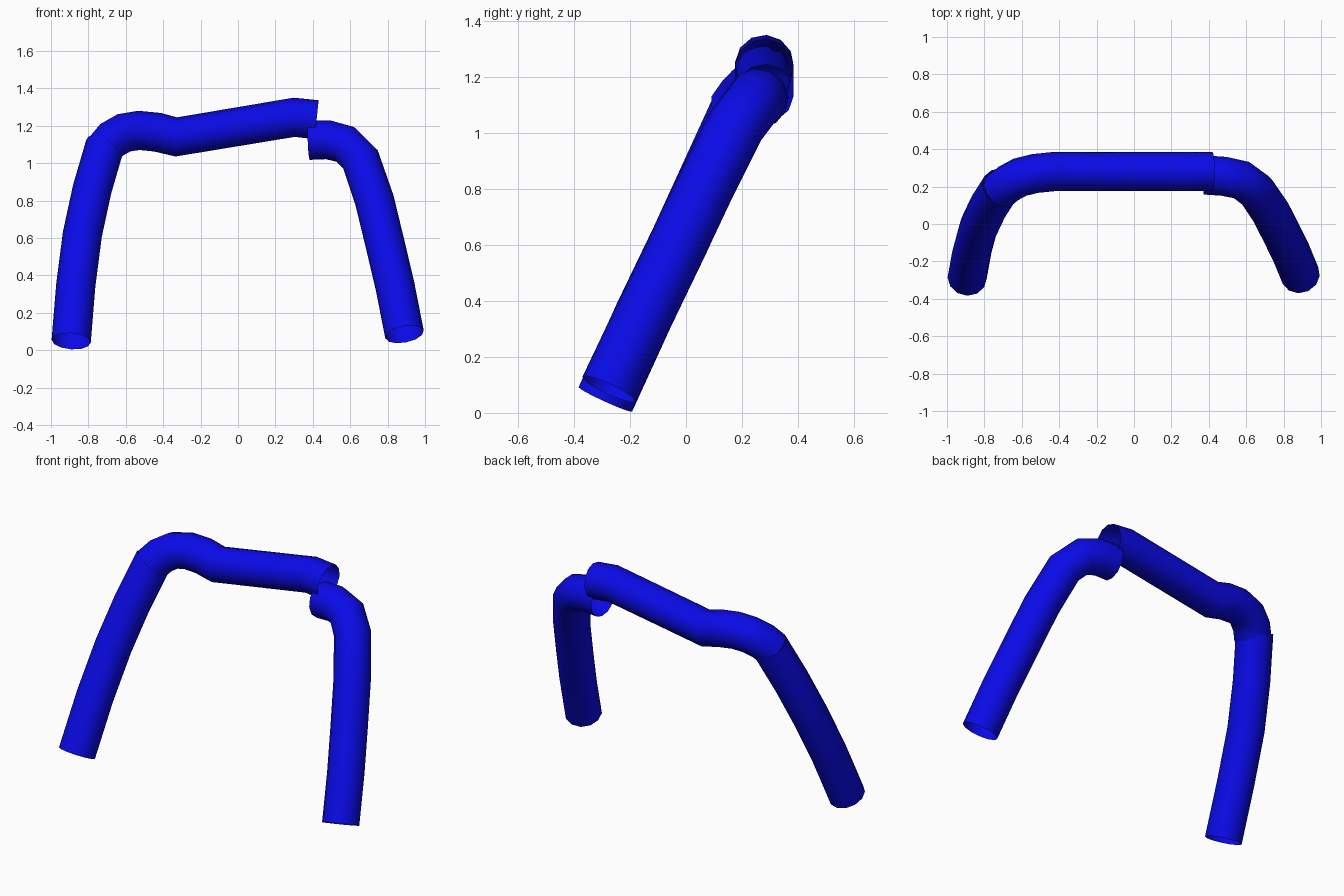
import bpy, bmesh, math
from mathutils import Vector

if "Cube" in bpy.data.objects:
    bpy.data.objects.remove(bpy.data.objects["Cube"])

RADIUS, SIDES = 0.105, 12

blue = bpy.data.materials.new("blue")
blue.diffuse_color = (0.003, 0.003, 0.8, 1)
blue.use_nodes = True
blue.node_tree.nodes["Principled BSDF"].inputs["Base Color"].default_value = blue.diffuse_color


def tube(name, points):
    """Sweep an open-ended round section along a path, with no twist."""
    pts = [Vector(p) for p in points]
    bm = bmesh.new()
    rings, side = [], Vector((0, 0.9, -0.43))
    for i, p in enumerate(pts):
        before = (p - pts[i - 1]).normalized() if i else Vector()
        after = (pts[i + 1] - p).normalized() if i < len(pts) - 1 else Vector()
        t = (before + after).normalized()
        side = (side - t * side.dot(t)).normalized()
        up = t.cross(side)
        ring = []
        for k in range(SIDES):
            a = 2 * math.pi * k / SIDES
            ring.append(bm.verts.new(p + RADIUS * (math.cos(a) * side + math.sin(a) * up)))
        rings.append(ring)
    for r0, r1 in zip(rings, rings[1:]):
        for k in range(SIDES):
            n = (k + 1) % SIDES
            bm.faces.new((r0[k], r0[n], r1[n], r1[k])).smooth = True
    bmesh.ops.recalc_face_normals(bm, faces=bm.faces)
    # an open tube: make sure the normals point away from the path
    f = bm.faces[:][0]
    if f.normal.dot(f.calc_center_median() - (pts[0] + pts[1]) / 2) < 0:
        bmesh.ops.reverse_faces(bm, faces=bm.faces)
    mesh = bpy.data.meshes.new(name)
    bm.to_mesh(mesh)
    bm.free()
    mesh.materials.append(blue)
    obj = bpy.data.objects.new(name, mesh)
    bpy.context.collection.objects.link(obj)
    return obj


# left leg, leaning back and inwards
tube("left_leg", [(-0.892, -0.288, 0.048), (-0.867, -0.15, 0.35), (-0.832, -0.02, 0.62),
                  (-0.78, 0.09, 0.86), (-0.71, 0.2, 1.10)])

# crossbar: bend over the left leg, then a rising straight run
tube("crossbar", [(-0.715, 0.18, 1.075), (-0.675, 0.215, 1.125), (-0.61, 0.25, 1.162),
                  (-0.53, 0.27, 1.175), (-0.43, 0.28, 1.165), (-0.33, 0.28, 1.14),
                  (0.30, 0.28, 1.245), (0.42, 0.28, 1.232)])

# right leg with its own short bend, broken away from the crossbar
tube("right_leg", [(0.38, 0.262, 1.122), (0.48, 0.255, 1.125), (0.575, 0.235, 1.10),
                   (0.655, 0.175, 1.02), (0.73, 0.065, 0.80), (0.787, -0.046, 0.565),
                   (0.84, -0.154, 0.34), (0.89, -0.275, 0.085)])
